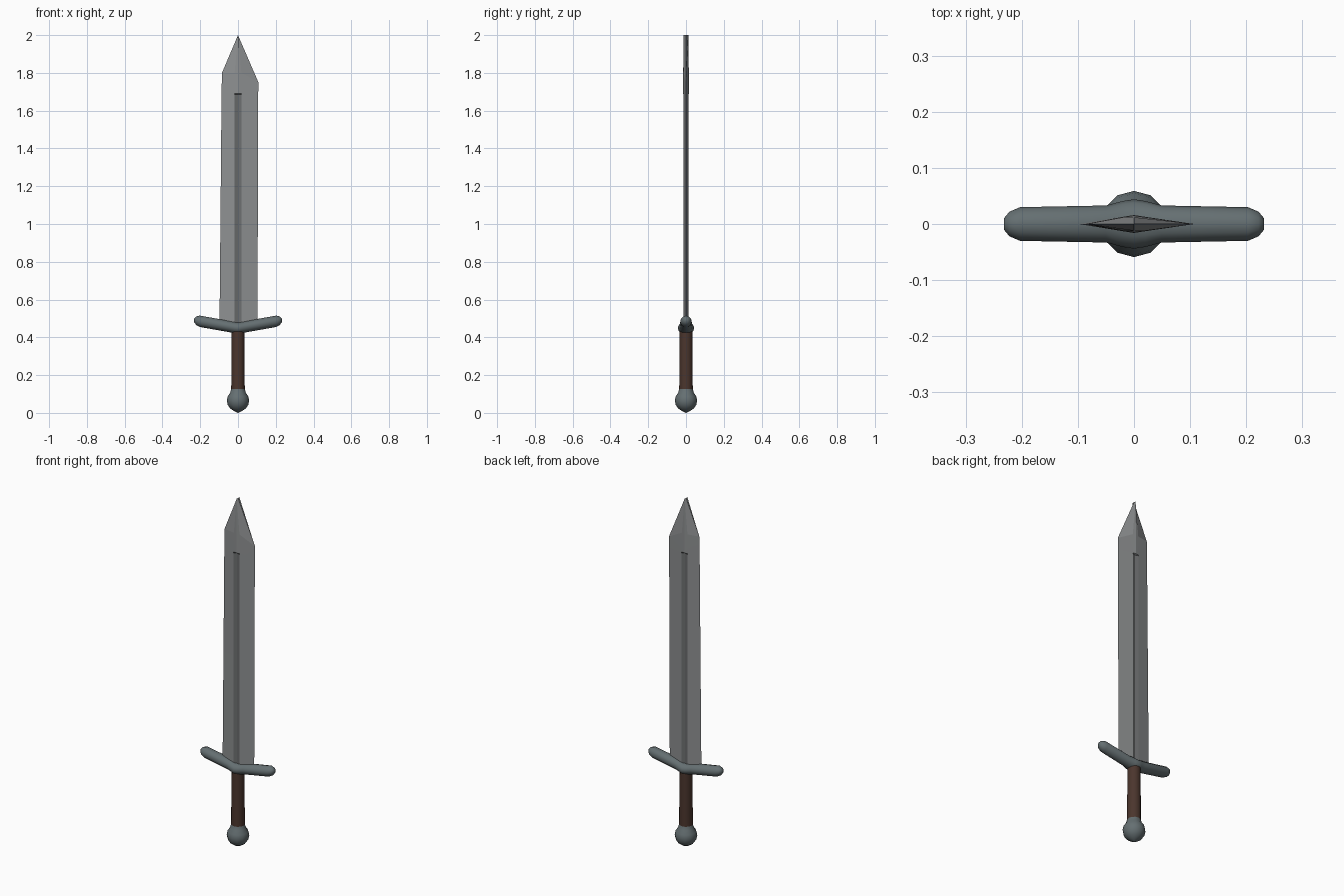
import bpy, bmesh
from math import sin, cos, pi, radians

cube = bpy.data.objects.get("Cube")
if cube:
    bpy.data.objects.remove(cube, do_unlink=True)


def material(name, colour, metallic=0.0):
    m = bpy.data.materials.new(name)
    m.use_nodes = True
    m.diffuse_color = (*colour, 1)
    bsdf = m.node_tree.nodes["Principled BSDF"]
    bsdf.inputs["Base Color"].default_value = (*colour, 1)
    bsdf.inputs["Roughness"].default_value = 0.6
    return m


steel = material("blade steel", (0.27, 0.28, 0.285))
groove_steel = material("groove steel", (0.15, 0.157, 0.16))
iron = material("dark iron", (0.13, 0.16, 0.168))
leather = material("brown leather", (0.07, 0.036, 0.026))


def loft(name, rings, mats, angle=40, groove=None):
    """Skin a row of equal-length rings into a closed solid."""
    bm = bmesh.new()
    rows = [[bm.verts.new(p) for p in ring] for ring in rings]
    n = len(rows[0])
    for a, b in zip(rows, rows[1:]):
        for i in range(n):
            j = (i + 1) % n
            f = bm.faces.new((a[i], a[j], b[j], b[i]))
            if groove and groove(f):
                f.material_index = 1
    bm.faces.new(rows[0])
    bm.faces.new(rows[-1])
    bmesh.ops.remove_doubles(bm, verts=bm.verts, dist=0.0002)
    bmesh.ops.recalc_face_normals(bm, faces=bm.faces)
    mesh = bpy.data.meshes.new(name)
    bm.to_mesh(mesh)
    bm.free()
    ob = bpy.data.objects.new(name, mesh)
    bpy.context.collection.objects.link(ob)
    for m in mats:
        mesh.materials.append(m)
    bpy.ops.object.select_all(action="DESELECT")
    ob.select_set(True)
    bpy.context.view_layer.objects.active = ob
    bpy.ops.object.shade_smooth_by_angle(angle=radians(angle))
    return ob


def lathe(profile, sides):
    return [[(r * cos(2 * pi * i / sides), r * sin(2 * pi * i / sides), z)
             for i in range(sides)] for r, z in profile]


# Blade: flat diamond section with a shallow groove on both faces
def blade_ring(z, left, right, ridge, depth, w=0.018, z_right=None):
    zr = z if z_right is None else z_right
    shoulder = ridge * (1 - w / 0.1)
    mid = ridge - depth
    return [(left, 0, z), (-w, -shoulder, z), (0, -mid, z), (w, -shoulder, z),
            (right, 0, zr), (w, shoulder, z), (0, mid, z), (-w, shoulder, z)]


groove_top = 1.69
blade_rings = [
    blade_ring(0.45, -0.098, 0.103, 0.016, 0.008),
    blade_ring(groove_top - 0.005, -0.087, 0.107, 0.016, 0.008),
    blade_ring(groove_top, -0.087, 0.107, 0.016, 0),
    blade_ring(1.80, -0.085, 0.108, 0.015, 0, z_right=1.75),
    blade_ring(2.0, 0, 0, 0.012, 0, w=0),
]


def in_groove(f):
    c = f.calc_center_median()
    return abs(c.x) < 0.015 and c.z < groove_top


loft("blade", blade_rings, [steel, groove_steel], 10, in_groove)

# Crossguard: round bar bent into a shallow V, swollen at the middle
half = [(0.232, 0.490, 0.010, 0.010), (0.222, 0.488, 0.022, 0.022),
        (0.203, 0.485, 0.030, 0.030), (0.05, 0.458, 0.030, 0.033),
        (0.02, 0.452, 0.031, 0.041)]
stations = ([(-x, z, a, b) for x, z, a, b in half]
            + [(0, 0.449, 0.031, 0.044)] + half[::-1])
guard_rings = [[(x, ry * cos(2 * pi * i / 12), z + rz * sin(2 * pi * i / 12))
                for i in range(12)] for x, z, rz, ry in stations]
loft("crossguard", guard_rings, [iron], 50)

# Grip
loft("grip", lathe([(0.036, 0.10), (0.034, 0.44)], 12), [leather])

# Pommel: ball with a short tapered neck
ball = [(0.059 * sin(t * pi / 8), 0.065 - 0.059 * cos(t * pi / 8))
        for t in range(7)]
ball[0] = (0.001, 0.0)
loft("pommel", lathe(ball + [(0.036, 0.127)], 12), [iron], 50)
